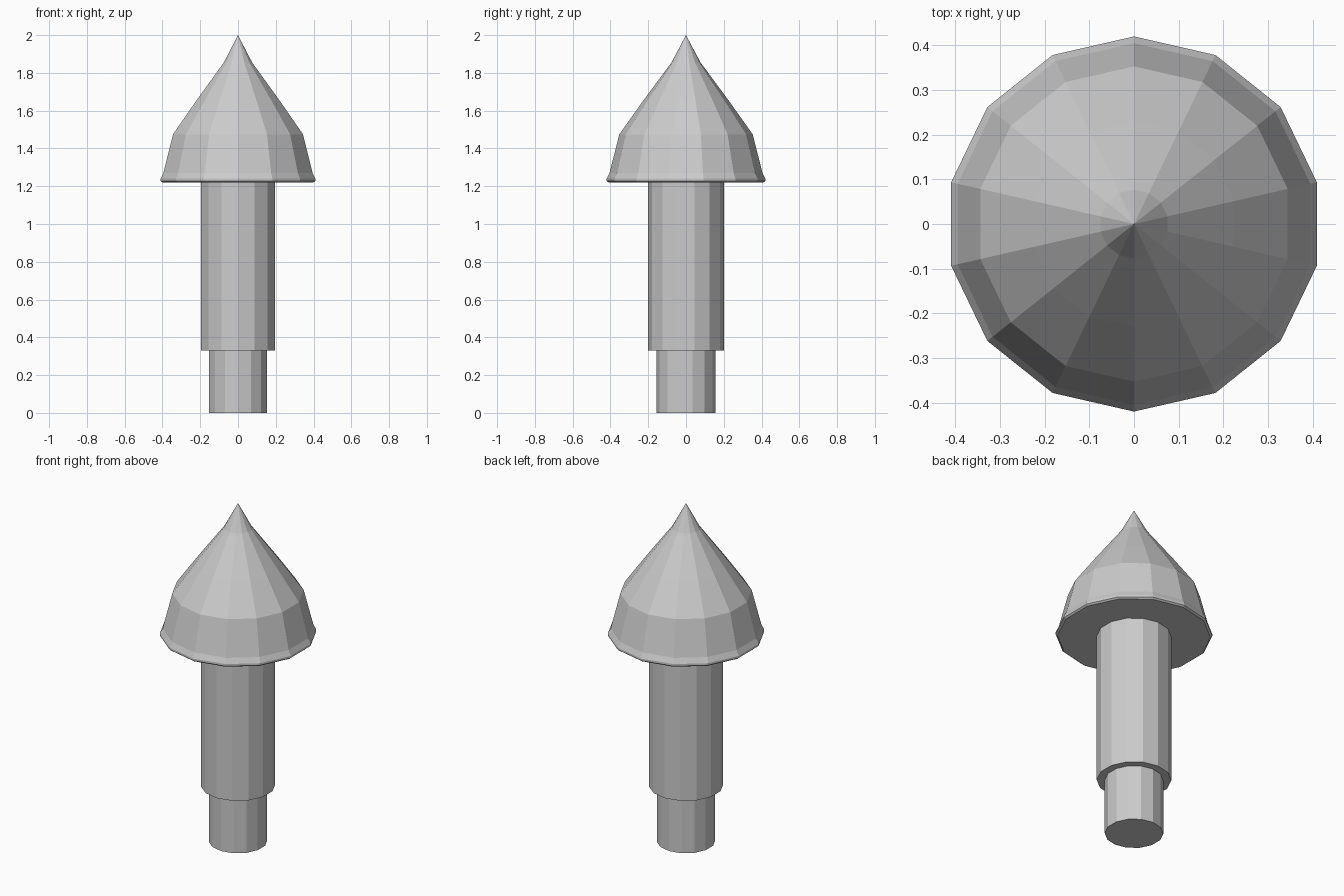
import bpy, bmesh
from math import sin, cos, tau

if "Cube" in bpy.data.objects:
    bpy.data.objects.remove(bpy.data.objects["Cube"])

SIDES = 14


def lathe(name, profile):
    """Flat-faced solid of revolution; profile is (radius, z) from bottom to top."""
    bm = bmesh.new()
    rings = []
    for r, z in profile:
        if r == 0:
            rings.append([bm.verts.new((0, 0, z))] * SIDES)
        else:
            rings.append([bm.verts.new((r * sin(tau * i / SIDES), r * cos(tau * i / SIDES), z))
                          for i in range(SIDES)])
    for a, b in zip(rings, rings[1:]):
        for i in range(SIDES):
            j = (i + 1) % SIDES
            # drop the repeated vertex at a pointed tip
            bm.faces.new(list(dict.fromkeys((a[i], a[j], b[j], b[i]))))
    for ring in (rings[0], rings[-1]):
        if ring[0] is not ring[1]:
            bm.faces.new(ring)
    bmesh.ops.recalc_face_normals(bm, faces=bm.faces)
    mesh = bpy.data.meshes.new(name)
    bm.to_mesh(mesh)
    bm.free()
    ob = bpy.data.objects.new(name, mesh)
    bpy.context.collection.objects.link(ob)
    return ob


# Narrow peg at the foot
lathe("foot_peg", [(0.157, 0), (0.157, 0.33)])

# Main shaft
lathe("shaft", [(0.2, 0.33), (0.2, 1.22)])

# Pointed cap with a rounded rim and a steeper tip
lathe("pointed_cap", [(0.41, 1.22), (0.42, 1.228), (0.42, 1.24), (0.405, 1.27),
                      (0.353, 1.475), (0.23, 1.648), (0.077, 1.855), (0, 2.0)])
